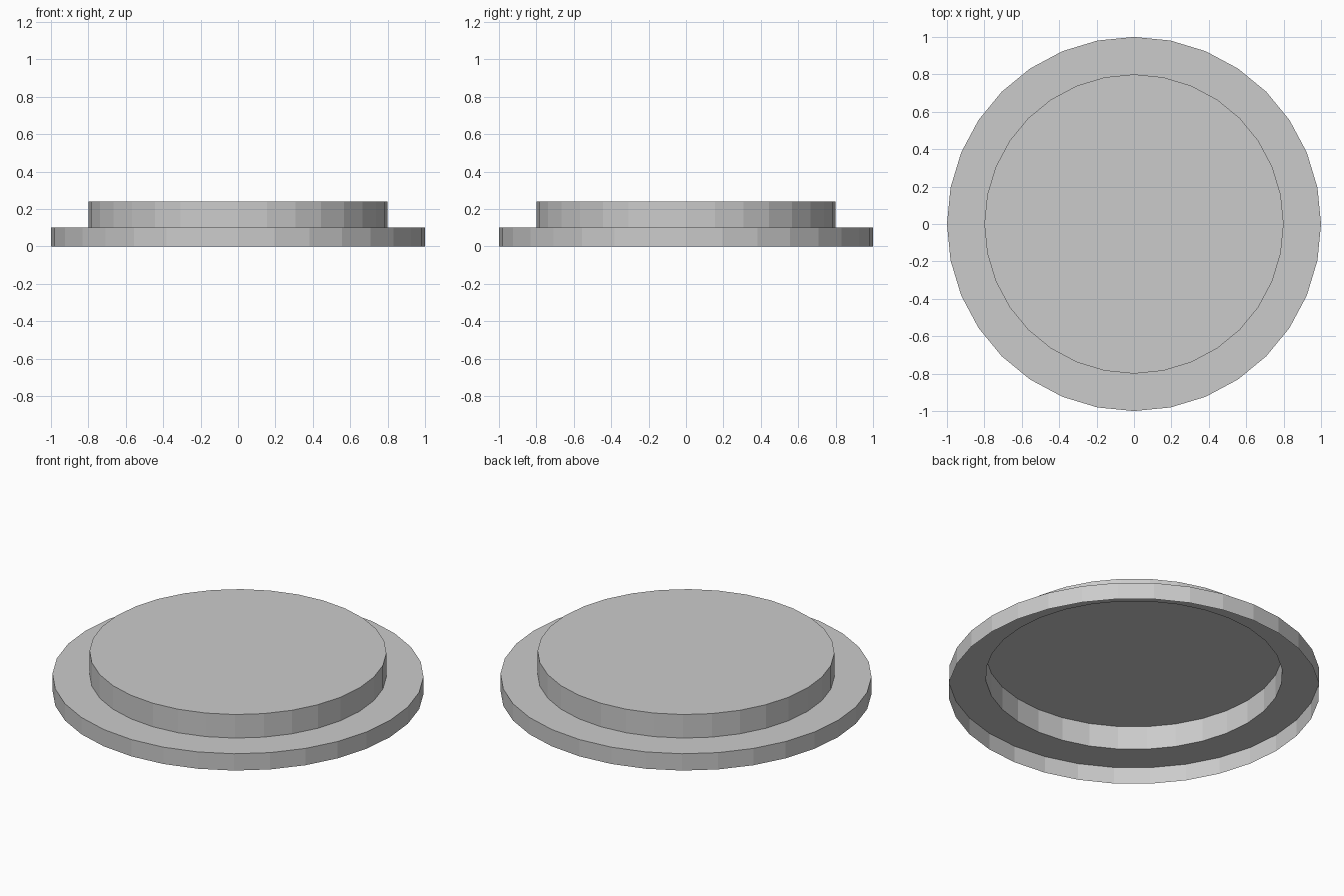
import bpy, bmesh
from math import cos, sin, tau

if "Cube" in bpy.data.objects:
    bpy.data.objects.remove(bpy.data.objects["Cube"])

SIDES = 32
# Outer rim, flange edge, step foot, step top (radius, height); open underneath
PROFILE = [(1.0, 0.0), (1.0, 0.1), (0.8, 0.1), (0.8, 0.24)]

bm = bmesh.new()
rings = [[bm.verts.new((r * cos(tau * i / SIDES), r * sin(tau * i / SIDES), z))
          for i in range(SIDES)] for r, z in PROFILE]

# Rim wall, flange and step wall
for low, high in zip(rings, rings[1:]):
    for i in range(SIDES):
        j = (i + 1) % SIDES
        bm.faces.new((low[i], low[j], high[j], high[i]))

# Flat top
bm.faces.new(rings[-1])

mesh = bpy.data.meshes.new("stepped_lid")
bm.to_mesh(mesh)
bm.free()
lid = bpy.data.objects.new("stepped_lid", mesh)
bpy.context.collection.objects.link(lid)
